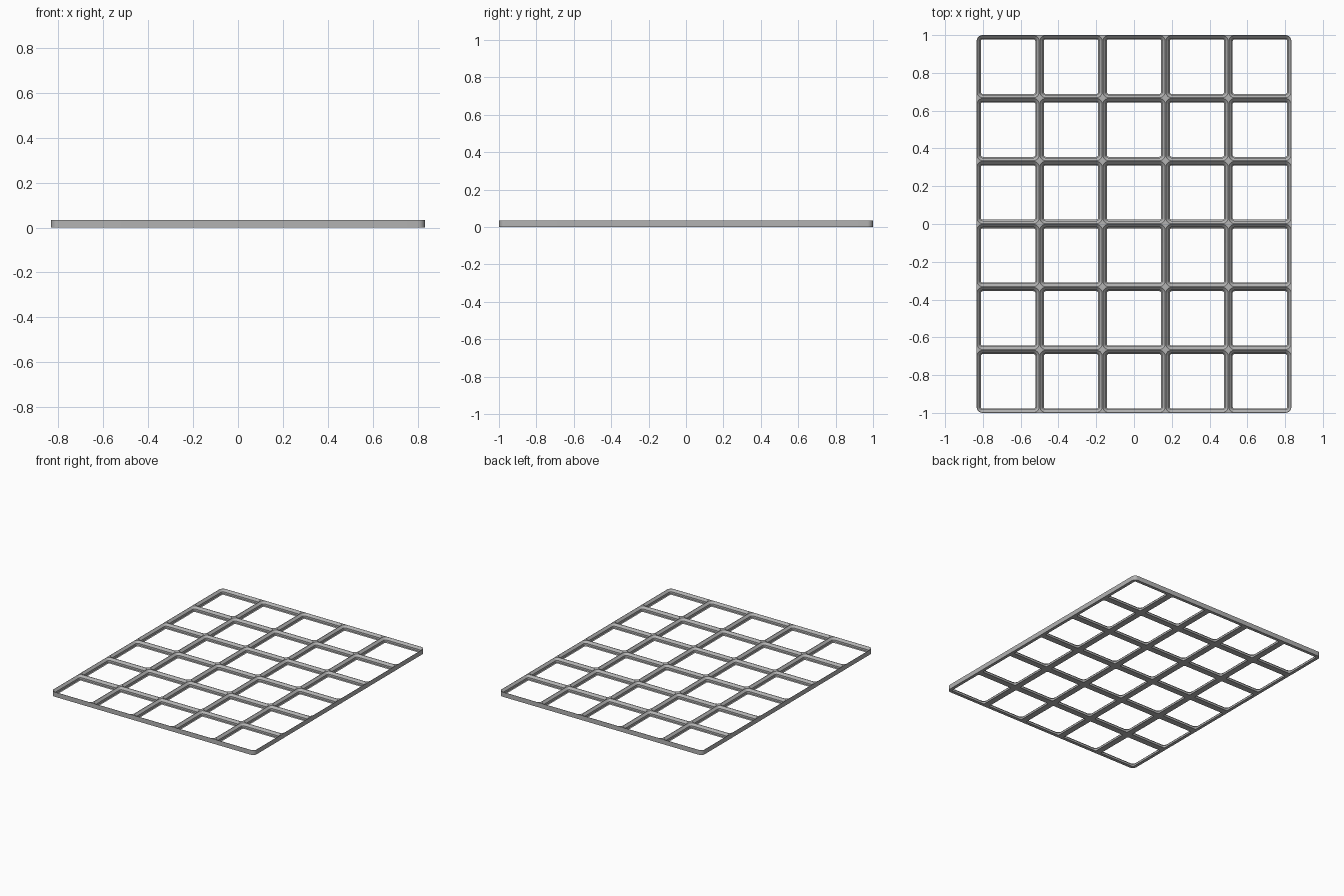
import bpy, bmesh, math

cube = bpy.data.objects.get("Cube")
if cube:
    bpy.data.objects.remove(cube, do_unlink=True)

COLS, ROWS = 5, 6
CELL = 2 / ROWS
MM = CELL / 42            # one cell is 42 design units wide
RADIUS, HEIGHT, SEGS = 4 * MM, 4.4 * MM, 8
# Socket wall, bottom to top: (inset from the cell edge, height)
PROFILE = [(2.85, 0), (2.15, 0.7), (2.15, 2.5), (0.25, 4.4)]
CORNERS = [(1, 1), (-1, 1), (-1, -1), (1, -1)]

grey = bpy.data.materials.new("Grey plastic")
grey.use_nodes = True
colour = (0.45, 0.45, 0.45, 1)
grey.diffuse_color = colour
grey.node_tree.nodes["Principled BSDF"].inputs["Base Color"].default_value = colour


def ring(bm, cx, cy, half, radii, z):
    """Rounded square loop with its own radius at each corner."""
    verts = []
    for k, (sx, sy) in enumerate(CORNERS):
        r = radii[k]
        for i in range(SEGS + 1):
            a = math.pi / 2 * (k + i / SEGS)
            verts.append(bm.verts.new((cx + sx * (half - r) + r * math.cos(a),
                                       cy + sy * (half - r) + r * math.sin(a), z)))
    return verts


def bridge(bm, lower, upper, keep=lambda a, b: True):
    n = len(lower)
    for i in range(n):
        j = (i + 1) % n
        if keep(lower[i].co, lower[j].co):
            bm.faces.new((lower[i], upper[i], upper[j], lower[j]))


def on_rim(a, b):
    """True where an edge lies on the outside of the whole plate."""
    mid = (a + b) / 2
    ex, ey = COLS * CELL / 2, ROWS * CELL / 2
    rounded = abs(mid.x) > ex - RADIUS and abs(mid.y) > ey - RADIUS
    return (rounded or abs(abs(mid.x) - ex) < 1e-4
            or abs(abs(mid.y) - ey) < 1e-4)


# Grid of bevelled sockets, tile by tile, then welded
bm = bmesh.new()
for c in range(COLS):
    for r in range(ROWS):
        cx, cy = (c - (COLS - 1) / 2) * CELL, (r - (ROWS - 1) / 2) * CELL
        # Only the four corners of the plate are rounded on the outside
        radii = [RADIUS if c == (COLS - 1 if sx > 0 else 0)
                 and r == (ROWS - 1 if sy > 0 else 0) else 0
                 for sx, sy in CORNERS]
        base = ring(bm, cx, cy, CELL / 2, radii, 0)
        top = ring(bm, cx, cy, CELL / 2, radii, HEIGHT)
        socket = [ring(bm, cx, cy, CELL / 2 - d * MM, [RADIUS - d * MM] * 4, z * MM)
                  for d, z in PROFILE]
        loops = [base] + socket + [top]
        for lower, upper in zip(loops, loops[1:]):
            bridge(bm, lower, upper)
        bridge(bm, top, base, on_rim)

bmesh.ops.remove_doubles(bm, verts=bm.verts, dist=1e-5)
bmesh.ops.recalc_face_normals(bm, faces=bm.faces)
mesh = bpy.data.meshes.new("grid_baseplate")
bm.to_mesh(mesh)
bm.free()
mesh.materials.append(grey)
plate = bpy.data.objects.new("grid_baseplate", mesh)
bpy.context.collection.objects.link(plate)
bpy.context.view_layer.objects.active = plate
plate.select_set(True)
bpy.ops.object.shade_smooth_by_angle(angle=math.radians(30))
